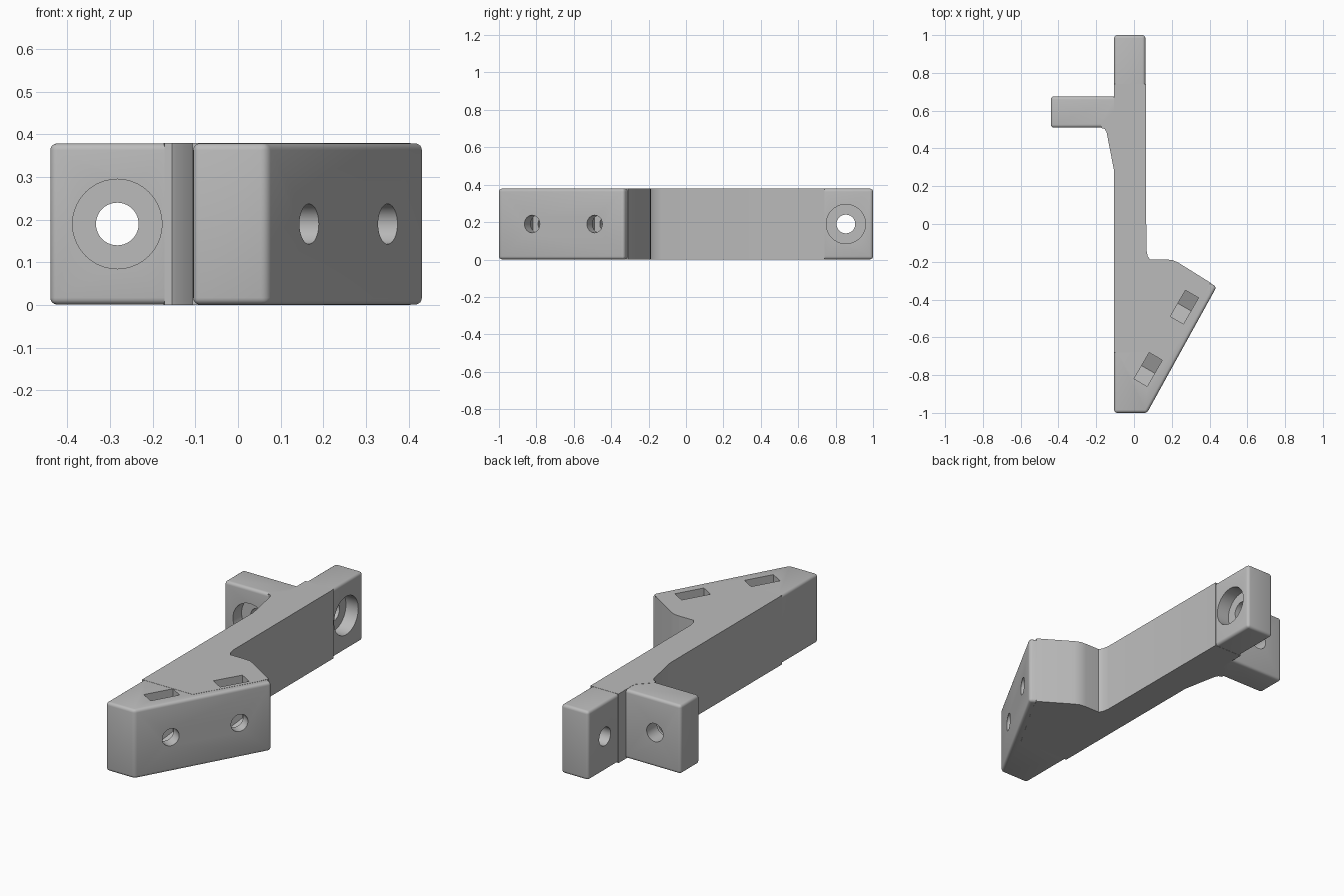
import bpy, bmesh, math
from mathutils import Matrix, Vector

if "Cube" in bpy.data.objects:
    bpy.data.objects.remove(bpy.data.objects["Cube"], do_unlink=True)

HEIGHT = 0.38
MID = HEIGHT / 2
SLOPE = math.radians(60)

grey = bpy.data.materials.new("light_grey")
grey.use_nodes = True
grey.diffuse_color = (0.5, 0.5, 0.5, 1)
grey.node_tree.nodes["Principled BSDF"].inputs["Base Color"].default_value = (0.5, 0.5, 0.5, 1)


def prism(name, outline, z0, z1, bevel=0, matrix=None):
    """Extrude a flat outline, optionally rounding its edges."""
    bm = bmesh.new()
    base = bm.faces.new([bm.verts.new((x, y, z0)) for x, y in outline])
    top = bmesh.ops.extrude_face_region(bm, geom=[base])["geom"]
    verts = [v for v in top if isinstance(v, bmesh.types.BMVert)]
    bmesh.ops.translate(bm, verts=verts, vec=(0, 0, z1 - z0))
    bmesh.ops.recalc_face_normals(bm, faces=bm.faces)
    if bevel:
        edges = [e for e in bm.edges if e.is_convex]
        bmesh.ops.bevel(bm, geom=edges, offset=bevel, segments=4,
                        profile=0.5, affect="EDGES", clamp_overlap=True)
    if matrix:
        bm.transform(matrix)
    mesh = bpy.data.meshes.new(name)
    bm.to_mesh(mesh)
    bm.free()
    mesh.materials.append(grey)
    obj = bpy.data.objects.new(name, mesh)
    bpy.context.collection.objects.link(obj)
    return obj


def bore(start, direction, radius, depth):
    """Round cutter running from start along direction."""
    ring = [(radius * math.cos(i * math.tau / 40), radius * math.sin(i * math.tau / 40))
            for i in range(40)]
    turn = Vector(direction).to_track_quat("Z", "Y").to_matrix().to_4x4()
    return prism("bore_cutter", ring, 0, depth, matrix=Matrix.Translation(start) @ turn)


def combine(target, tool, operation):
    mod = target.modifiers.new("combine", "BOOLEAN")
    mod.operation = operation
    mod.solver = "EXACT"
    mod.object = tool
    bpy.ops.object.select_all(action="DESELECT")
    bpy.context.view_layer.objects.active = target
    target.select_set(True)
    bpy.ops.object.modifier_apply(modifier=mod.name)
    bpy.data.objects.remove(tool, do_unlink=True)


# Rounded body: arm, side tab and angled wedge
bracket = prism("bracket", [
    (-0.105, -1), (0.069, -1), (0.437, -0.333), (0.2, -0.19), (0.06, -0.19),
    (0.06, 1), (-0.105, 1), (-0.105, 0.675), (-0.44, 0.675), (-0.44, 0.51),
    (-0.105, 0.51)], 0.001, HEIGHT - 0.001, bevel=0.016)

# Sharp-edged middle section with the corner fillets
middle = prism("middle_section", [
    (-0.107, -0.68), (0.2, -0.68), (0.38, -0.37), (0.405, -0.311),
    (0.235, -0.205), (0.205, -0.191), (0.17, -0.188), (0.085, -0.188),
    (0.072, -0.17), (0.065, -0.13), (0.064, 0.74), (-0.107, 0.74),
    (-0.107, 0.6), (-0.175, 0.53), (-0.172, 0.508), (-0.155, 0.503),
    (-0.145, 0.485), (-0.107, 0.29)], 0, HEIGHT)
combine(bracket, middle, "UNION")

# Counterbored screw holes in the tab and the arm end
for start, direction in (((-0.283, 0.4, MID), (0, 1, 0)),
                         ((0.15, 0.855, MID), (-1, 0, 0))):
    surface = 0.11 if direction[1] else 0.09
    combine(bracket, bore(start, direction, 0.105, surface + 0.075), "DIFFERENCE")
    combine(bracket, bore(start, direction, 0.05, 0.5), "DIFFERENCE")

# Angled screw holes with pointed nut slots open at the top
inward = Vector((-math.sin(SLOPE), math.cos(SLOPE), 0))
along = Vector((math.cos(SLOPE), math.sin(SLOPE), 0))
for x, y in ((0.267, -0.44), (0.075, -0.77)):
    centre = Vector((x, y, MID))
    frame = Matrix.Translation(centre) @ Matrix((along, (0, 0, 1), -inward)).transposed().to_4x4()
    slot = prism("slot_cutter", [(-0.08, 0.3), (-0.08, -0.046), (0, -0.092),
                                 (0.08, -0.046), (0.08, 0.3)], -0.04, 0.04, matrix=frame)
    combine(bracket, slot, "DIFFERENCE")
    combine(bracket, bore(centre - inward * 0.2, inward, 0.047, 0.31), "DIFFERENCE")

bpy.context.view_layer.objects.active = bracket
bracket.select_set(True)
bpy.ops.object.shade_smooth_by_angle(angle=math.radians(30))
